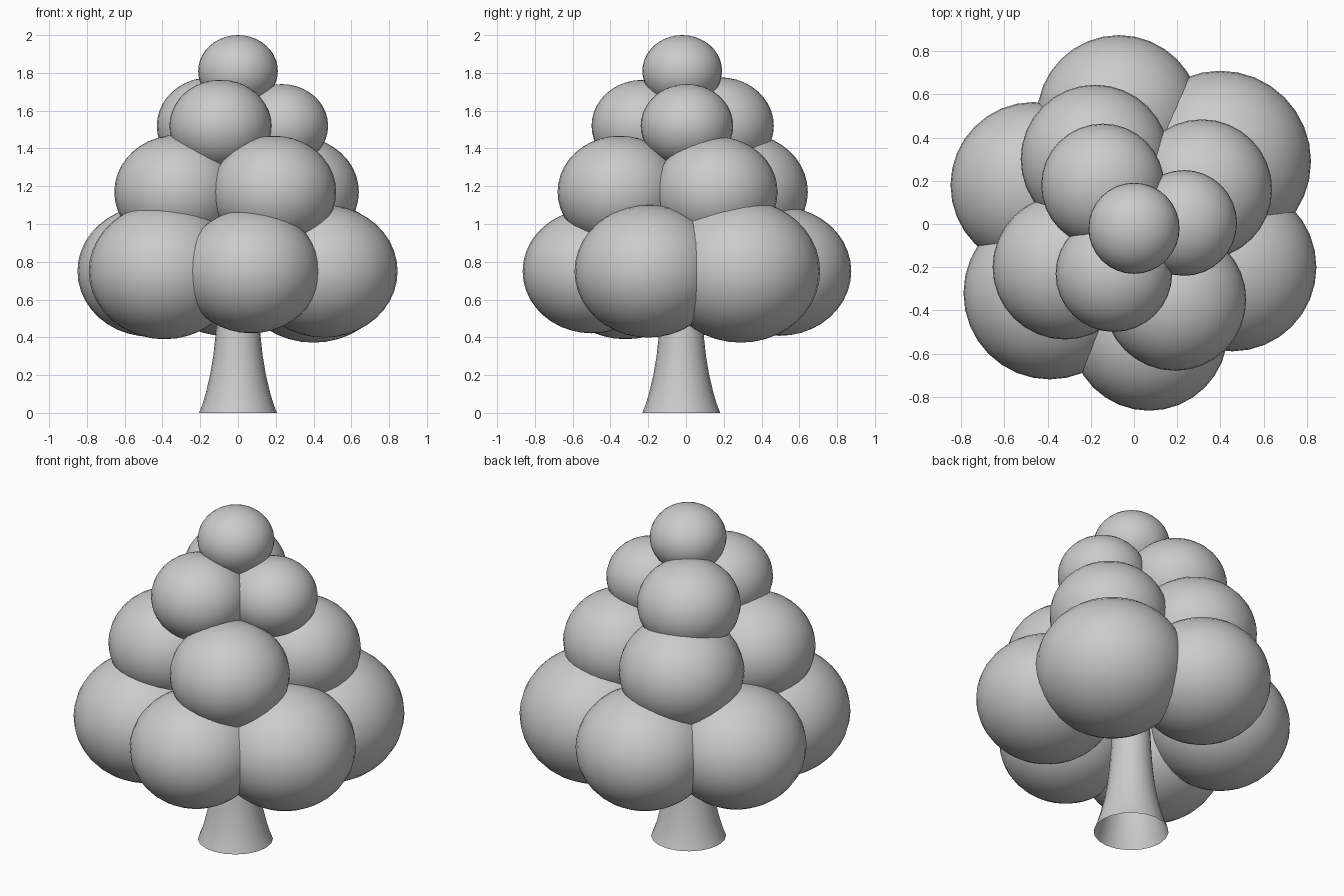
import bpy, bmesh, math

if "Cube" in bpy.data.objects:
    bpy.data.objects.remove(bpy.data.objects["Cube"])

SQUASH = 0.9  # foliage blobs are slightly flattened spheres


def blob(name, x, y, z, r):
    bpy.ops.mesh.primitive_uv_sphere_add(segments=32, ring_count=20, radius=r, location=(x, y, z))
    ob = bpy.context.object
    ob.name = name
    ob.scale.z = SQUASH
    bpy.ops.object.transform_apply(location=False, rotation=False, scale=True)
    bpy.ops.object.shade_smooth()


# Foliage tiers: height, then (x, y, radius) of each blob
tiers = {
    "lower_foliage": (0.75, [(-0.07, 0.495, 0.38), (0.40, 0.29, 0.42), (0.455, -0.20, 0.39),
                             (0.07, -0.50, 0.365), (-0.39, -0.32, 0.40), (-0.465, 0.18, 0.385)]),
    "middle_foliage": (1.17, [(-0.18, 0.30, 0.345), (0.315, 0.16, 0.325),
                              (0.19, -0.35, 0.33), (-0.32, -0.20, 0.335)]),
    "upper_foliage": (1.52, [(-0.145, 0.18, 0.285), (0.232, 0.005, 0.245), (-0.093, -0.23, 0.27)]),
    "top_foliage": (1.81, [(0.0, -0.02, 0.211)]),
}
for name, (z, blobs) in tiers.items():
    for i, (x, y, r) in enumerate(blobs):
        blob(f"{name}_{i + 1}", x, y, z, r)

# Trunk: flared profile swept round, open at the base
profile = [(0.206, 0.0), (0.187, 0.05), (0.172, 0.1), (0.148, 0.2),
           (0.131, 0.3), (0.12, 0.4), (0.112, 0.5), (0.105, 0.65), (0.1, 0.8)]
SIDES = 20
bm = bmesh.new()
rings = [[bm.verts.new((r * math.cos(2 * math.pi * k / SIDES),
                        r * math.sin(2 * math.pi * k / SIDES), z))
          for k in range(SIDES)] for r, z in profile]
for a, b in zip(rings, rings[1:]):
    for k in range(SIDES):
        n = (k + 1) % SIDES
        bm.faces.new((a[k], a[n], b[n], b[k])).smooth = True
mesh = bpy.data.meshes.new("trunk")
bm.to_mesh(mesh)
bm.free()
trunk = bpy.data.objects.new("trunk", mesh)
trunk.location.y = -0.025
bpy.context.collection.objects.link(trunk)
